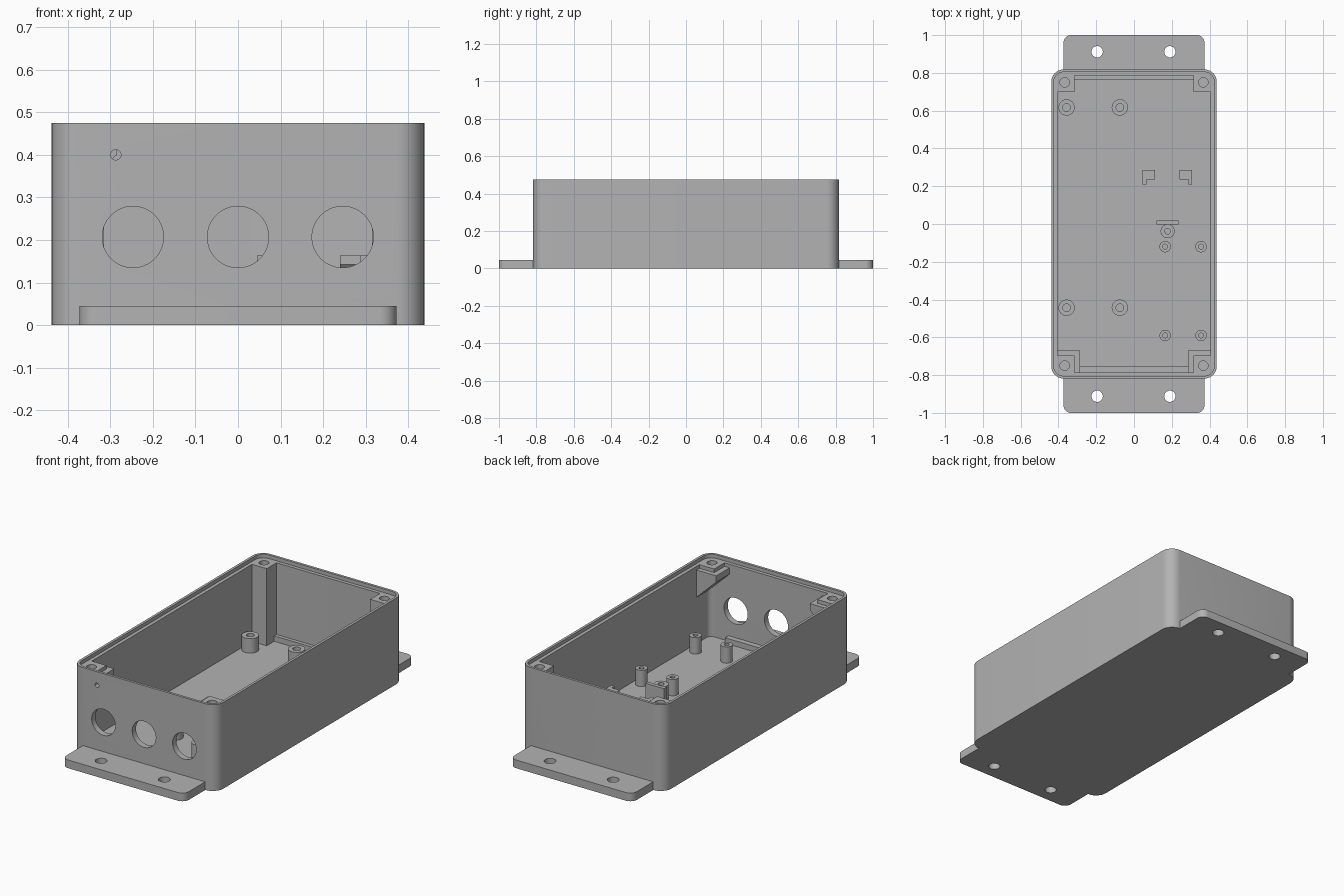
import bpy
import bmesh
from math import cos, sin, pi, radians

cube = bpy.data.objects.get("Cube")
if cube:
    bpy.data.objects.remove(cube, do_unlink=True)

grey = bpy.data.materials.new("plain grey")
grey.use_nodes = True
grey.diffuse_color = (0.45, 0.45, 0.45, 1)
grey.node_tree.nodes["Principled BSDF"].inputs["Base Color"].default_value = grey.diffuse_color

FLOOR, LEDGE, TOP = 0.03, 0.455, 0.475


def prism(name, outline, low, high, axis="z"):
    """Extrude a 2D outline along an axis."""
    place = {"x": lambda a, b, t: (t, a, b),
             "y": lambda a, b, t: (a, t, b),
             "z": lambda a, b, t: (a, b, t)}[axis]
    bm = bmesh.new()
    face = bm.faces.new([bm.verts.new(place(a, b, low)) for a, b in outline])
    extruded = bmesh.ops.extrude_face_region(bm, geom=[face])["geom"]
    shift = place(0, 0, high - low)
    bmesh.ops.translate(bm, vec=shift, verts=[v for v in extruded if isinstance(v, bmesh.types.BMVert)])
    bmesh.ops.recalc_face_normals(bm, faces=bm.faces)
    mesh = bpy.data.meshes.new(name)
    bm.to_mesh(mesh)
    bm.free()
    mesh.materials.append(grey)
    obj = bpy.data.objects.new(name, mesh)
    bpy.context.collection.objects.link(obj)
    return obj


def circle(x, y, r, n=40):
    return [(x + r * cos(2 * pi * i / n), y + r * sin(2 * pi * i / n)) for i in range(n)]


def rect(x0, x1, y0, y1):
    return [(x0, y0), (x1, y0), (x1, y1), (x0, y1)]


def rounded(hx, hy, r, n=10):
    """Centred rectangle with round corners."""
    points = []
    for k, (sx, sy) in enumerate([(1, 1), (-1, 1), (-1, -1), (1, -1)]):
        for i in range(n + 1):
            a = (k + i / n) * pi / 2
            points.append((sx * (hx - r) + r * cos(a), sy * (hy - r) + r * sin(a)))
    return points


def combine(obj, tools, operation="DIFFERENCE"):
    """Apply booleans and discard the tools."""
    for tool in tools:
        mod = obj.modifiers.new("cut", "BOOLEAN")
        mod.operation, mod.solver, mod.object = operation, "EXACT", tool
    bpy.context.view_layer.update()
    graph = bpy.context.evaluated_depsgraph_get()
    mesh = bpy.data.meshes.new_from_object(obj.evaluated_get(graph))
    obj.modifiers.clear()
    obj.data = mesh
    for tool in tools:
        bpy.data.objects.remove(tool, do_unlink=True)


# Case with mounting tabs, hollowed and drilled
case = prism("case", rounded(0.438, 0.818, 0.065), 0, TOP)
combine(case, [prism("tabs", rounded(0.373, 1.0, 0.04), 0, 0.045)], "UNION")
cutters = [prism("cavity", rounded(0.405, 0.785, 0.03), FLOOR, 1),
           prism("lid_recess", rounded(0.424, 0.804, 0.05), LEDGE, 1)]
for x in (-0.195, 0.19):
    for y in (-0.912, 0.912):
        cutters.append(prism("tab_hole", circle(x, y, 0.03), -0.1, 0.2))
for x in (-0.247, 0, 0.246):
    cutters.append(prism("cable_hole", circle(x, 0.207, 0.072, 64), -0.9, -0.75, "y"))
cutters.append(prism("indicator_hole", circle(-0.287, 0.4, 0.012), -0.9, -0.784, "y"))
combine(case, cutters)

# Corner screw posts: full height at the back, short and sloped at the front
for side, label in ((-1, "right"), (1, "left")):
    def flip(points):
        return [(side * a, b) for a, b in points]

    back = prism("back_post_" + label, flip(rect(0.315, 0.41, 0.70, 0.79)), FLOOR - 0.01, LEDGE)
    slope = [(0.285, 0.40), (0.41, 0.28), (0.41, 0.435), (0.285, 0.435)]
    front = prism("front_post_" + label, flip(slope), -0.79, -0.67, "y")
    cap = prism("front_cap_" + label, flip(rect(0.315, 0.41, -0.79, -0.695)), 0.42, LEDGE)
    combine(front, [cap], "UNION")
    for post, y in ((back, 0.75), (front, -0.75)):
        combine(post, [prism("screw_hole", circle(side * 0.367, y, 0.025), 0.37, 1)])

# Board standoffs
standoffs = [(x, y, 0.043, 0.02, 0.11) for x in (-0.357, -0.075) for y in (-0.443, 0.617)]
standoffs += [(x, y, 0.03, 0.013, 0.12) for x in (0.165, 0.355) for y in (-0.59, -0.12)]
standoffs.append((0.178, -0.038, 0.037, 0.015, 0.11))
for i, (x, y, r, hole, top) in enumerate(standoffs):
    post = prism(f"standoff_{i + 1}", circle(x, y, r), FLOOR - 0.01, top)
    combine(post, [prism("pilot_hole", circle(x, y, hole), FLOOR + 0.01, 1)])

# Low strips along the end walls and a stop plate by the middle standoff
prism("back_strip", rect(-0.32, 0.32, 0.765, 0.79), FLOOR - 0.01, 0.06)
prism("front_strip", rect(-0.29, 0.29, -0.79, -0.755), FLOOR - 0.01, 0.06)
prism("stop_plate", rect(0.12, 0.235, -0.003, 0.018), FLOOR - 0.01, 0.12)

# Hooked clips with a side leg
hook = [(0.285, 0.02), (0.285, 0.163), (0.235, 0.163), (0.235, 0.142), (0.262, 0.11), (0.262, 0.02)]
for label, x0, x1, leg in (("right", 0.045, 0.11, 0.045), ("left", 0.24, 0.308, 0.288)):
    clip = prism("clip_" + label, hook, x0, x1, "x")
    combine(clip, [prism("leg", rect(leg, leg + 0.02, 0.21, 0.285), 0.02, 0.163)], "UNION")

# Smooth the round walls, keep the edges sharp
bpy.ops.object.select_all(action="DESELECT")
for obj in bpy.context.collection.objects:
    if obj.type == "MESH":
        obj.select_set(True)
bpy.context.view_layer.objects.active = case
bpy.ops.object.shade_smooth_by_angle(angle=radians(30))
